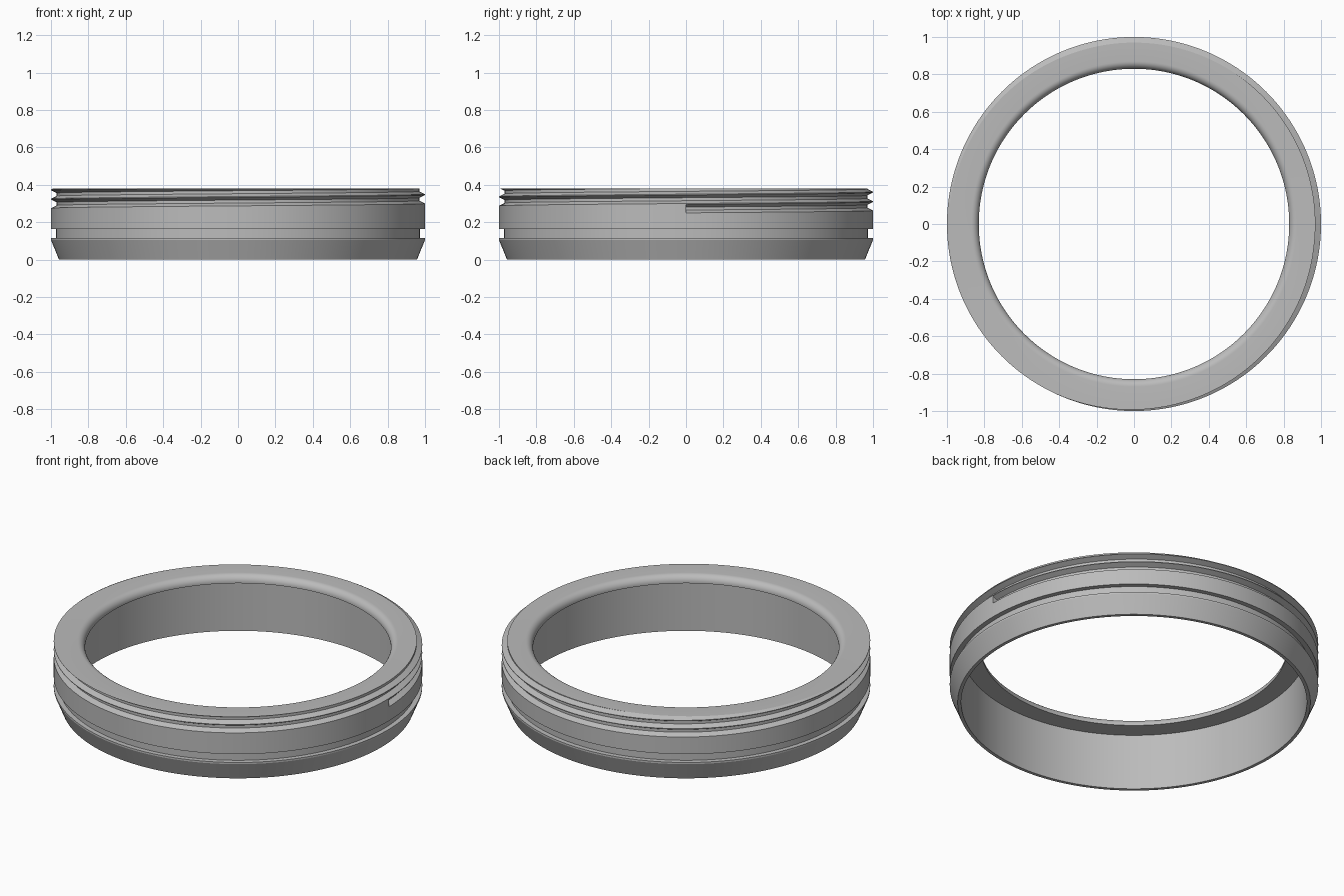
import bpy, bmesh, math

if "Cube" in bpy.data.objects:
    bpy.data.objects.remove(bpy.data.objects["Cube"], do_unlink=True)

SEGMENTS = 192
TOP = 0.38
PITCH = 0.05
TURNS = 3
BORE = 0.83
FILLET = 0.04

# one tooth gap of the thread: radius, height above its start
GAP = [(1.0, 0.0), (0.97, 0.015), (0.97, 0.031), (1.0, 0.046)]
THREAD_START = 0.25

# outer skirt with the seal groove, from the bottom edge upward
SKIRT = [(0.957, 0), (1, 0.105), (1, 0.115), (0.972, 0.115),
         (0.972, 0.165), (1, 0.165)]


def inner_profile():
    """Rounded lip, short bore, ledge and wide lower recess."""
    pts = []
    for i in range(9):
        a = math.pi / 2 * i / 8
        pts.append((BORE + FILLET * (1 - math.sin(a)),
                    TOP - FILLET * (1 - math.cos(a))))
    return pts + [(BORE, 0.335), (0.938, 0.335), (0.938, 0)]


def thread_profile(turn):
    """Thread section at a fraction of a turn, cut off flat at the top."""
    pts = [(r, THREAD_START + PITCH * (k + turn) + dz)
           for k in range(TURNS) for r, dz in GAP]
    pts.append((1.0, TOP + PITCH))
    out = []
    for i, (r, z) in enumerate(pts):
        if z <= TOP:
            out.append((r, z))
            continue
        if out and out[-1][1] < TOP:
            r0, z0 = pts[i - 1]
            cut = (r0 + (r - r0) * (TOP - z0) / (z - z0), TOP)
        out.append(cut)
    return out


steel = bpy.data.materials.new("plain grey")
steel.use_nodes = True
grey = (0.5, 0.5, 0.5, 1)
steel.diffuse_color = grey
steel.node_tree.nodes["Principled BSDF"].inputs["Base Color"].default_value = grey

# sweep the section round the axis while the thread climbs
bm = bmesh.new()
inner = inner_profile()
columns = []
for s in range(SEGMENTS + 1):
    turn = s / SEGMENTS
    a = 2 * math.pi * turn
    section = SKIRT + thread_profile(turn) + inner
    columns.append([bm.verts.new((r * math.cos(a), r * math.sin(a), z))
                    for r, z in section])
for a, b in zip(columns, columns[1:]):
    for i in range(len(a)):
        j = (i + 1) % len(a)
        bm.faces.new((a[i], b[i], b[j], a[j]))

# end wall where the thread begins
bm.faces.new([bm.verts.new((r, 0, THREAD_START + dz)) for r, dz in GAP])
bmesh.ops.remove_doubles(bm, verts=bm.verts, dist=0.0001)

mesh = bpy.data.meshes.new("threaded_ring")
bm.to_mesh(mesh)
bm.free()
mesh.materials.append(steel)
ring = bpy.data.objects.new("threaded_ring", mesh)
bpy.context.collection.objects.link(ring)
bpy.ops.object.select_all(action='DESELECT')
ring.select_set(True)
bpy.context.view_layer.objects.active = ring
bpy.ops.object.shade_smooth_by_angle(angle=math.radians(20))
